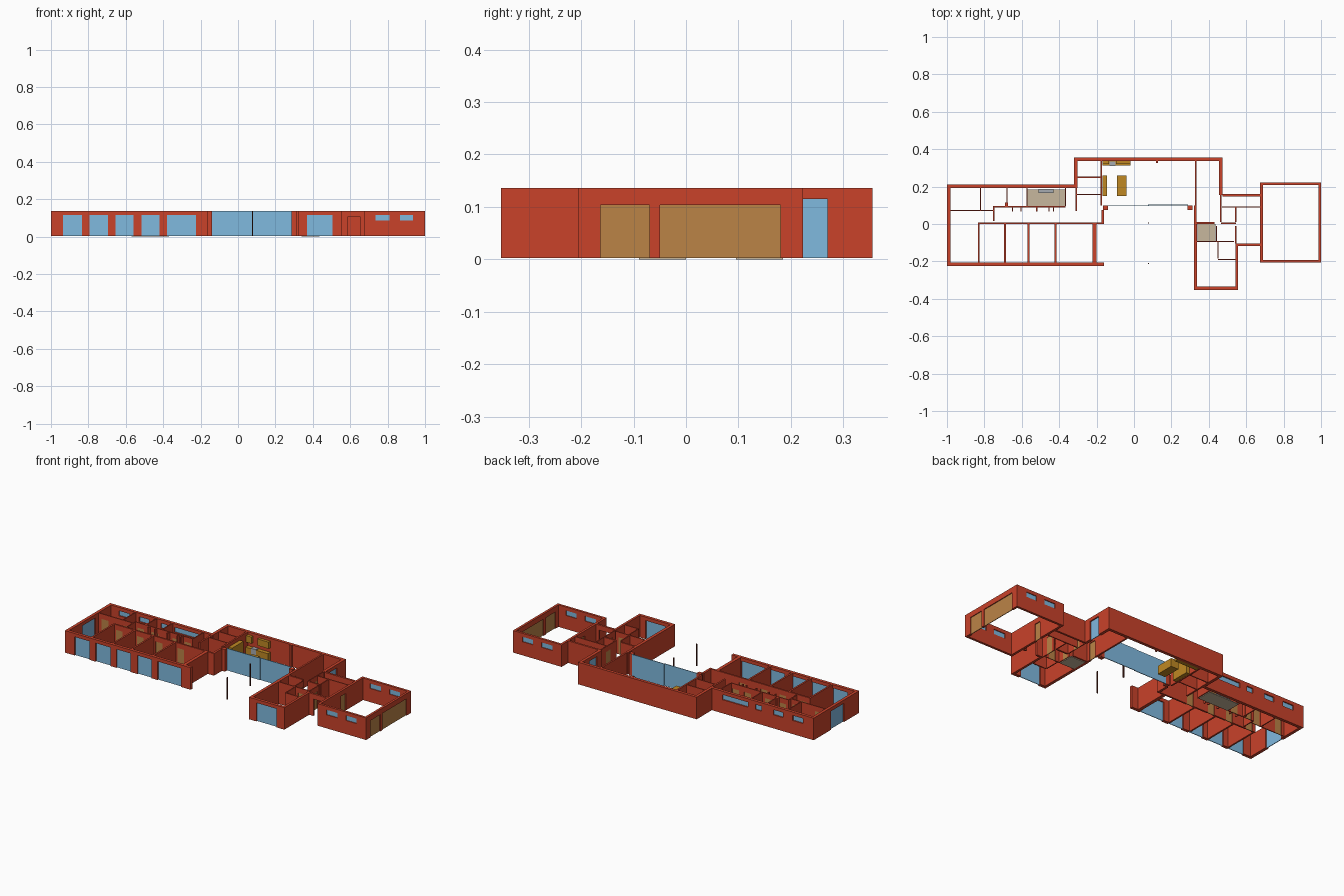
import bpy, bmesh
from mathutils import Matrix, Vector

if "Cube" in bpy.data.objects:
    bpy.data.objects.remove(bpy.data.objects["Cube"])

Z0, Z1 = 0.003, 0.136


def mat(name, r, g, b):
    m = bpy.data.materials.new(name)
    m.diffuse_color = [(c / 255) ** 2.2 for c in (r, g, b)] + [1]
    m.use_nodes = True
    m.node_tree.nodes["Principled BSDF"].inputs["Base Color"].default_value = m.diffuse_color
    return m


RED = mat("red_wall", 200, 68, 46)
GLASS = mat("glass", 127, 184, 222)
WOOD = mat("door_wood", 186, 130, 72)
GOLD = mat("cabinet", 190, 135, 40)
TILE = mat("tile", 198, 182, 156)
GREY = mat("steel", 165, 170, 175)
DARK = mat("post_dark", 90, 40, 30)
FILL = {"window": GLASS, "door": WOOD}


def boxes(name, parts, material):
    """One object from a list of (x0, x1, y0, y1, z0, z1) boxes."""
    bm = bmesh.new()
    for x0, x1, y0, y1, z0, z1 in parts:
        m = Matrix.Translation(((x0 + x1) / 2, (y0 + y1) / 2, (z0 + z1) / 2))
        m = m @ Matrix.Diagonal((x1 - x0, y1 - y0, z1 - z0, 1))
        bmesh.ops.create_cube(bm, size=1, matrix=m)
    me = bpy.data.meshes.new(name)
    bm.to_mesh(me)
    bm.free()
    me.materials.append(material)
    ob = bpy.data.objects.new(name, me)
    bpy.context.collection.objects.link(ob)
    return ob


def wall(name, axis, a, b, c, t, openings=()):
    """Wall along axis from a to b, centred on c, with openings (start, end, z0, z1, fill)."""
    def seg(s, e, z0, z1, th):
        lo, hi = c - th / 2, c + th / 2
        return (s, e, lo, hi, z0, z1) if axis == "x" else (lo, hi, s, e, z0, z1)
    parts, pos = [], a
    for i, (s, e, z0, z1, fill) in enumerate(sorted(openings)):
        if s > pos:
            parts.append(seg(pos, s, Z0, Z1, t))
        if z0 > Z0:
            parts.append(seg(s, e, Z0, z0, t))
        parts.append(seg(s, e, z1, Z1, t))
        if fill:
            boxes(f"{name}_{fill}_{i}", [seg(s, e, z0, z1, 0.004)], FILL[fill])
        pos = e
    if b > pos:
        parts.append(seg(pos, b, Z0, Z1, t))
    boxes(name, parts, RED)


def tall(s, e):
    return (s, e, Z0, 0.115, "window")


def high(s, e):
    return (s, e, 0.085, 0.115, "window")


def door(s, w=0.045):
    return (s, s + w, Z0, 0.105, "door")


T, N, P = 0.018, 0.01, 0.006   # outer, inner and partition thickness

# Bedroom wing shell
wall("wing_front_wall", "x", -1, -0.16, -0.215, T,
     [tall(-0.935, -0.835), tall(-0.795, -0.695), tall(-0.655, -0.56),
      tall(-0.515, -0.42), tall(-0.38, -0.225)])
wall("wing_left_wall", "y", -0.206, 0.192, -0.991, T, [tall(-0.08, 0.045)])
wall("wing_back_wall", "x", -1, -0.318, 0.201, T,
     [high(-0.93, -0.86), high(-0.795, -0.73), high(-0.65, -0.61), high(-0.56, -0.39)])
wall("wing_right_wall", "y", -0.206, 0.0, -0.211, 0.02)
wall("corridor_wall", "x", -0.835, -0.16, 0.004, N,
     [door(-0.815), door(-0.675), door(-0.55), door(-0.405)])
for i, x in enumerate((-0.83, -0.69, -0.565, -0.42)):
    wall(f"bedroom_partition_{i}", "y", -0.206, 0.0, x, N)

# Bathrooms and closets at the back of the wing
wall("closet_wall", "x", -0.98, -0.75, 0.072, P, [door(-0.96), door(-0.81)])
wall("bath_corridor_wall", "x", -0.75, -0.365, 0.092, P,
     [door(-0.735), door(-0.64), door(-0.5), door(-0.42)])
for i, (x, a, b) in enumerate(((-0.82, 0.075, 0.192), (-0.75, 0.015, 0.095), (-0.68, 0.095, 0.192),
                               (-0.65, 0.067, 0.09), (-0.605, 0.067, 0.09), (-0.52, 0.067, 0.09),
                               (-0.455, 0.067, 0.09), (-0.43, 0.067, 0.09),
                               (-0.573, 0.095, 0.192), (-0.366, 0.095, 0.192))):
    wall(f"bath_partition_{i}", "y", a, b, x, P)
boxes("bath_pier", [(-0.69, -0.675, 0.095, 0.115, Z0, Z1)], RED)
boxes("bath_floor", [(-0.57, -0.37, 0.095, 0.185, 0, 0.004)], TILE)
boxes("bath_counter", [(-0.51, -0.43, 0.165, 0.188, 0.004, 0.04)], GREY)

# Central living block
wall("living_back_wall", "x", -0.32, 0.473, 0.346, T)
wall("living_left_wall", "y", 0.192, 0.337, -0.311, T)
wall("living_left_inner_wall", "y", 0.07, 0.192, -0.309, N)
wall("living_right_wall", "y", 0.155, 0.337, 0.464, T, [tall(0.2, 0.27)])
wall("living_right_inner_wall", "y", 0.01, 0.155, 0.464, P, [door(0.06)])
wall("kitchen_wall", "y", 0.1, 0.337, -0.175, N)
wall("den_wall", "y", 0.1, 0.337, 0.33, N)
for i, y in enumerate((0.25, 0.157)):
    wall(f"pantry_partition_{i}", "x", -0.304, -0.18, y, P)
boxes("living_piers", [(-0.165, -0.14, 0.075, 0.1, Z0, Z1), (0.287, 0.312, 0.075, 0.1, Z0, Z1)], RED)
wall("entry_wall_left", "y", 0.0, 0.075, -0.167, 0.014)
wall("entry_wall_right", "y", 0.01, 0.1, 0.328, 0.014, [door(0.03)])
boxes("living_glass", [(-0.145, 0.08, 0.096, 0.1, Z0, Z1), (0.075, 0.29, 0.099, 0.103, Z0, Z1)], GLASS)
boxes("hearth_stub", [(0.117, 0.127, 0.325, 0.337, Z0, Z1)], RED)
boxes("terrace_posts", [(0.074, 0.08, y, y + 0.006, Z0, Z1) for y in (0.002, -0.214)], DARK)

# Kitchen fittings
boxes("kitchen_island", [(-0.09, -0.04, 0.15, 0.26, Z0, 0.053)], GOLD)
boxes("kitchen_tall_cabinet", [(-0.169, -0.145, 0.15, 0.26, Z0, 0.115)], GOLD)
boxes("kitchen_back_counter", [(-0.169, -0.02, 0.313, 0.337, Z0, 0.053)], GOLD)
boxes("kitchen_upper_cabinets", [(-0.169, -0.135, 0.32, 0.337, 0.08, 0.12),
                                 (-0.095, -0.02, 0.32, 0.337, 0.08, 0.12)], GOLD)
boxes("kitchen_stove", [(-0.132, -0.098, 0.311, 0.334, 0.01, 0.057)], GREY)

# Right front bedroom block
wall("suite_left_wall", "y", -0.335, 0.01, 0.329, T)
wall("suite_front_wall", "x", 0.32, 0.557, -0.344, T, [tall(0.37, 0.505)])
wall("suite_right_wall", "y", -0.335, -0.105, 0.55, 0.014)
wall("suite_right_inner_wall", "y", -0.105, -0.01, 0.544, P, [door(-0.07)])
wall("suite_hall_stub", "y", 0.01, 0.09, 0.544, P)
wall("suite_back_wall_left", "x", 0.338, 0.43, 0.006, N)
wall("suite_back_wall_right", "x", 0.465, 0.545, 0.004, N)
wall("suite_bath_wall", "x", 0.338, 0.535, -0.094, P, [door(0.47)])
wall("suite_bath_side", "y", -0.09, -0.01, 0.441, P, [door(-0.06, 0.04)])
wall("suite_closet_side", "y", -0.185, -0.097, 0.45, P)
wall("suite_closet_front", "x", 0.45, 0.543, -0.19, P)
boxes("suite_bath_floor", [(0.34, 0.437, -0.09, 0.0, 0, 0.004)], TILE)

# Link between house and garage
wall("link_back_wall", "x", 0.473, 0.68, 0.154, 0.012)
wall("link_inner_wall", "x", 0.47, 0.68, 0.09, P)
wall("link_front_wall", "x", 0.557, 0.68, -0.111, 0.012, [(0.585, 0.655, Z0, 0.105, None)])

# Garage
G = 0.014
gw = [high(0.735, 0.81), high(0.865, 0.935)]
wall("garage_front_wall", "x", 0.675, 1, -0.199, G, gw)
wall("garage_back_wall", "x", 0.675, 1, 0.216, G, gw)
wall("garage_left_wall", "y", -0.192, 0.209, 0.682, G, [door(0.0)])
wall("garage_right_wall", "y", -0.192, 0.209, 0.993, G,
     [(-0.163, -0.07, Z0, 0.104, "door"), (-0.05, 0.18, Z0, 0.104, "door")])
